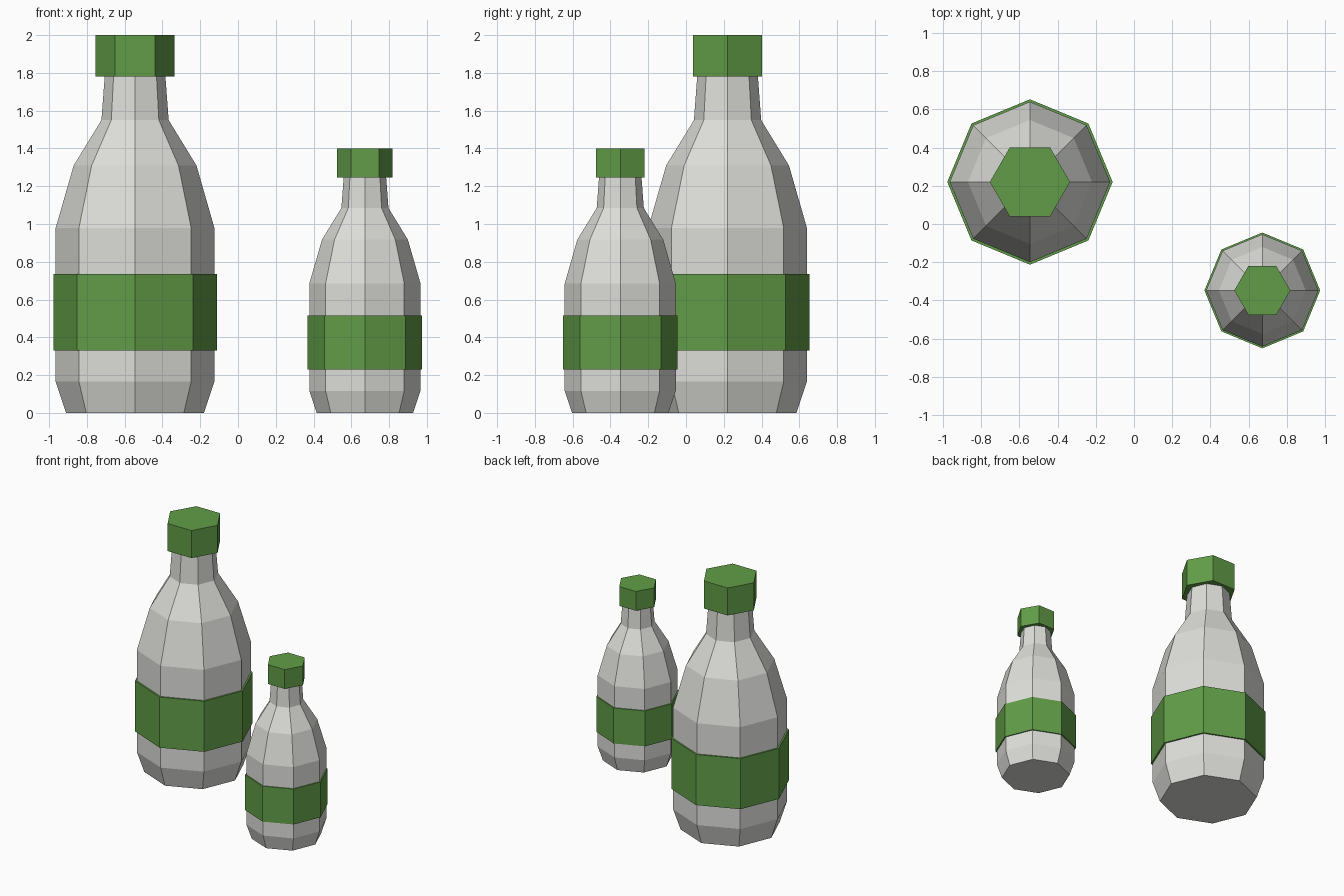
import bpy
import bmesh
from math import cos, sin, tau

cube = bpy.data.objects.get("Cube")
if cube:
    bpy.data.objects.remove(cube, do_unlink=True)


def make_material(name, color):
    mat = bpy.data.materials.new(name)
    mat.use_nodes = True
    mat.diffuse_color = color
    mat.node_tree.nodes["Principled BSDF"].inputs["Base Color"].default_value = color
    return mat


glass = make_material("pale grey glass", (0.73, 0.73, 0.70, 1))
green = make_material("green", (0.12, 0.335, 0.063, 1))


def lathe(name, profile, sides, mat, location, scale, close_ends=True):
    """Flat-sided turned part from (radius, height) pairs, bottom to top."""
    bm = bmesh.new()
    rings = [[bm.verts.new((r * cos(tau * i / sides), r * sin(tau * i / sides), z))
              for i in range(sides)] for r, z in profile]
    for low, high in zip(rings, rings[1:]):
        for i in range(sides):
            j = (i + 1) % sides
            bm.faces.new((low[i], low[j], high[j], high[i]))
    if close_ends:
        bm.faces.new(rings[0][::-1])
        bm.faces.new(rings[-1])
    mesh = bpy.data.meshes.new(name)
    bm.to_mesh(mesh)
    bm.free()
    mesh.materials.append(mat)
    obj = bpy.data.objects.new(name, mesh)
    obj.location = location
    obj.scale = (scale, scale, scale)
    bpy.context.collection.objects.link(obj)


BODY = [(0.365, 0), (0.42, 0.165), (0.42, 0.98), (0.325, 1.31),
        (0.178, 1.55), (0.16, 1.79)]
LABEL = [(0.41, 0.33), (0.433, 0.33), (0.433, 0.735), (0.41, 0.735)]
CAP = [(0.21, 1.78), (0.21, 2.0)]


def bottle(prefix, location, scale):
    lathe(prefix + "_bottle_body", BODY, 8, glass, location, scale)
    # Label band wrapped just outside the body
    lathe(prefix + "_bottle_label", LABEL, 8, green, location, scale, False)
    # Six-sided cap
    lathe(prefix + "_bottle_cap", CAP, 6, green, location, scale)


bottle("large", (-0.545, 0.22, 0), 1.0)
bottle("small", (0.672, -0.348, 0), 0.7)
